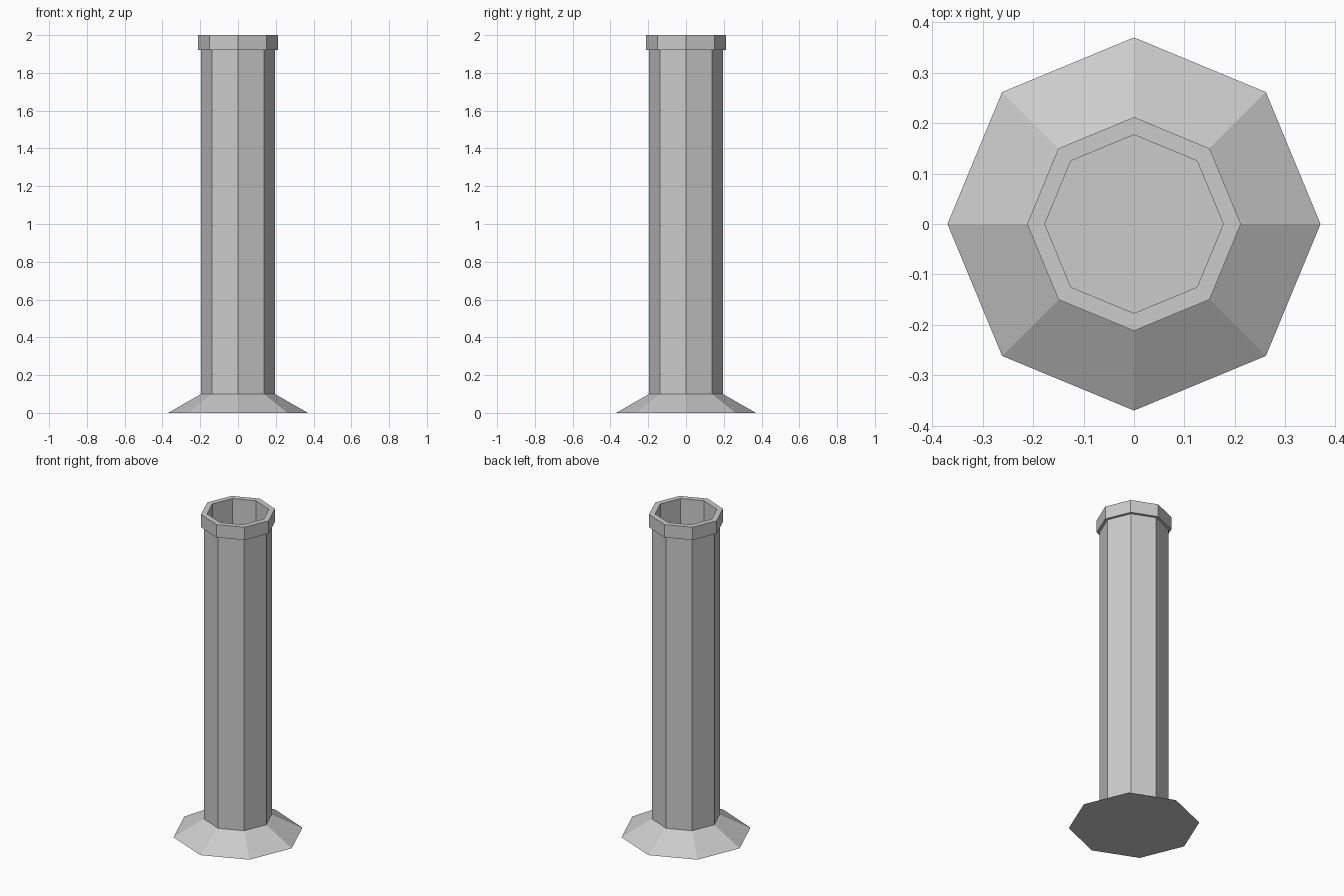
import bpy, bmesh
from math import cos, sin, pi

if "Cube" in bpy.data.objects:
    bpy.data.objects.remove(bpy.data.objects["Cube"])

SIDES = 8


def lathe(name, profile):
    """Revolve (radius, z) points into a flat-faced octagonal solid, capped at both ends."""
    bm = bmesh.new()
    rings = [[bm.verts.new((r * cos(2 * pi * i / SIDES), r * sin(2 * pi * i / SIDES), z))
              for i in range(SIDES)] for r, z in profile]
    for a, b in zip(rings, rings[1:]):
        for i in range(SIDES):
            j = (i + 1) % SIDES
            bm.faces.new((a[i], a[j], b[j], b[i]))
    bm.faces.new(rings[0][::-1])
    bm.faces.new(rings[-1])
    bmesh.ops.recalc_face_normals(bm, faces=bm.faces)
    mesh = bpy.data.meshes.new(name)
    bm.to_mesh(mesh)
    bm.free()
    obj = bpy.data.objects.new(name, mesh)
    bpy.context.collection.objects.link(obj)
    return obj


# Hollow pipe: flared foot, straight shaft, raised collar, then down the bore to its floor
lathe("pipe", [
    (0.37, 0.0), (0.195, 0.1),
    (0.195, 1.92), (0.212, 1.92), (0.212, 2.0),
    (0.177, 2.0), (0.177, 0.1),
])
